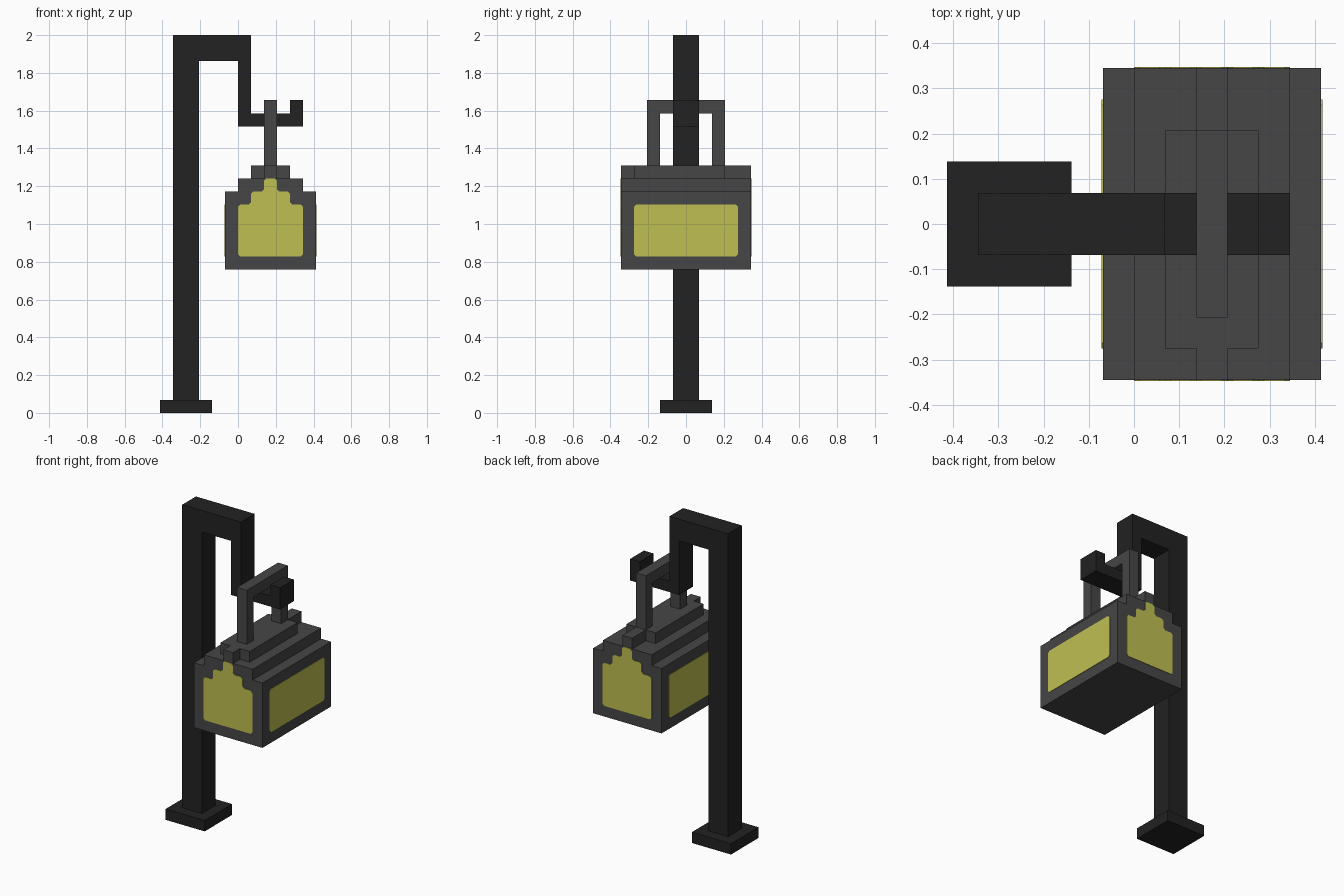
import bpy
import bmesh
from mathutils import Vector

U = 2 / 29        # one block of the model's grid
PROUD = 0.003     # how far the window panes stand out

cube = bpy.data.objects.get("Cube")
if cube:
    bpy.data.objects.remove(cube, do_unlink=True)


def material(name, rgb):
    mat = bpy.data.materials.new(name)
    mat.use_nodes = True
    mat.diffuse_color = (*rgb, 1)
    bsdf = next(n for n in mat.node_tree.nodes if n.type == 'BSDF_PRINCIPLED')
    bsdf.inputs["Base Color"].default_value = (*rgb, 1)
    bsdf.inputs["Roughness"].default_value = 0.9
    return mat


BLACK = material("black_iron", (0.016, 0.016, 0.016))
GREY = material("grey_metal", (0.061, 0.061, 0.061))
YELLOW = material("yellow_glass", (0.52, 0.52, 0.085))


def prism(name, outline, axis, lo, hi, mat, clip=0):
    """Extrude an outline in grid units along x or y; clip cuts its corners."""
    def place(a, b, depth):
        return Vector((a, depth, b) if axis == 'y' else (depth, a, b)) * U

    bm = bmesh.new()
    face = bm.faces.new([bm.verts.new(place(a, b, lo)) for a, b in outline])
    if clip:
        bmesh.ops.bevel(bm, geom=face.verts[:], offset=clip, segments=1,
                        affect='VERTICES')
    out = bmesh.ops.extrude_face_region(bm, geom=bm.faces[:], use_keep_orig=True)
    moved = [g for g in out["geom"] if isinstance(g, bmesh.types.BMVert)]
    bmesh.ops.translate(bm, verts=moved, vec=place(0, 0, hi - lo))
    bmesh.ops.recalc_face_normals(bm, faces=bm.faces[:])
    mesh = bpy.data.meshes.new(name)
    bm.to_mesh(mesh)
    bm.free()
    mesh.materials.append(mat)
    obj = bpy.data.objects.new(name, mesh)
    bpy.context.collection.objects.link(obj)
    return obj


def rect(a0, a1, b0, b1):
    return [(a0, b0), (a1, b0), (a1, b1), (a0, b1)]


# Stand: foot, then post, arm and hook as one bent bar
prism("foot", rect(-6, -2, 0, 1), 'y', -2, 2, BLACK)
prism("post_and_hook", [(-5, 1), (-5, 29), (1, 29), (1, 23), (4, 23), (4, 24),
                        (5, 24), (5, 22), (0, 22), (0, 27), (-3, 27), (-3, 1)],
      'y', -1, 1, BLACK)

# Lantern body with stepped roof
prism("lantern_body", [(-1, 11), (6, 11), (6, 17), (5, 17), (5, 18),
                       (0, 18), (0, 17), (-1, 17)], 'y', -5, 5, GREY)
prism("roof_cap", rect(1, 4, 18, 19), 'y', -4, 3, GREY)
for name, lo, hi in (("front", -5, -4), ("back", 3, 5)):
    prism("roof_ridge_" + name, rect(2, 3, 18, 19), 'y', lo, hi, GREY)

# Carrying handle
prism("handle", [(-3, 19), (-3, 24), (3, 24), (3, 19),
                 (2, 19), (2, 23), (-2, 23), (-2, 19)], 'x', 2, 3, GREY)

# Window panes: stepped arches on the ends, rectangles on the sides
arch = [(0, 12), (5, 12), (5, 16), (4, 16), (4, 17), (3, 17), (3, 18),
        (2, 18), (2, 17), (1, 17), (1, 16), (0, 16)]
side = rect(-4, 4, 12, 16)
thick = PROUD / U
for name, outline, axis, at, sign in (
        ("front_window", arch, 'y', -5, -1), ("back_window", arch, 'y', 5, 1),
        ("left_window", side, 'x', 6, 1), ("right_window", side, 'x', -1, -1)):
    prism(name, outline, axis, at - sign * thick, at + sign * thick, YELLOW, 0.012)
